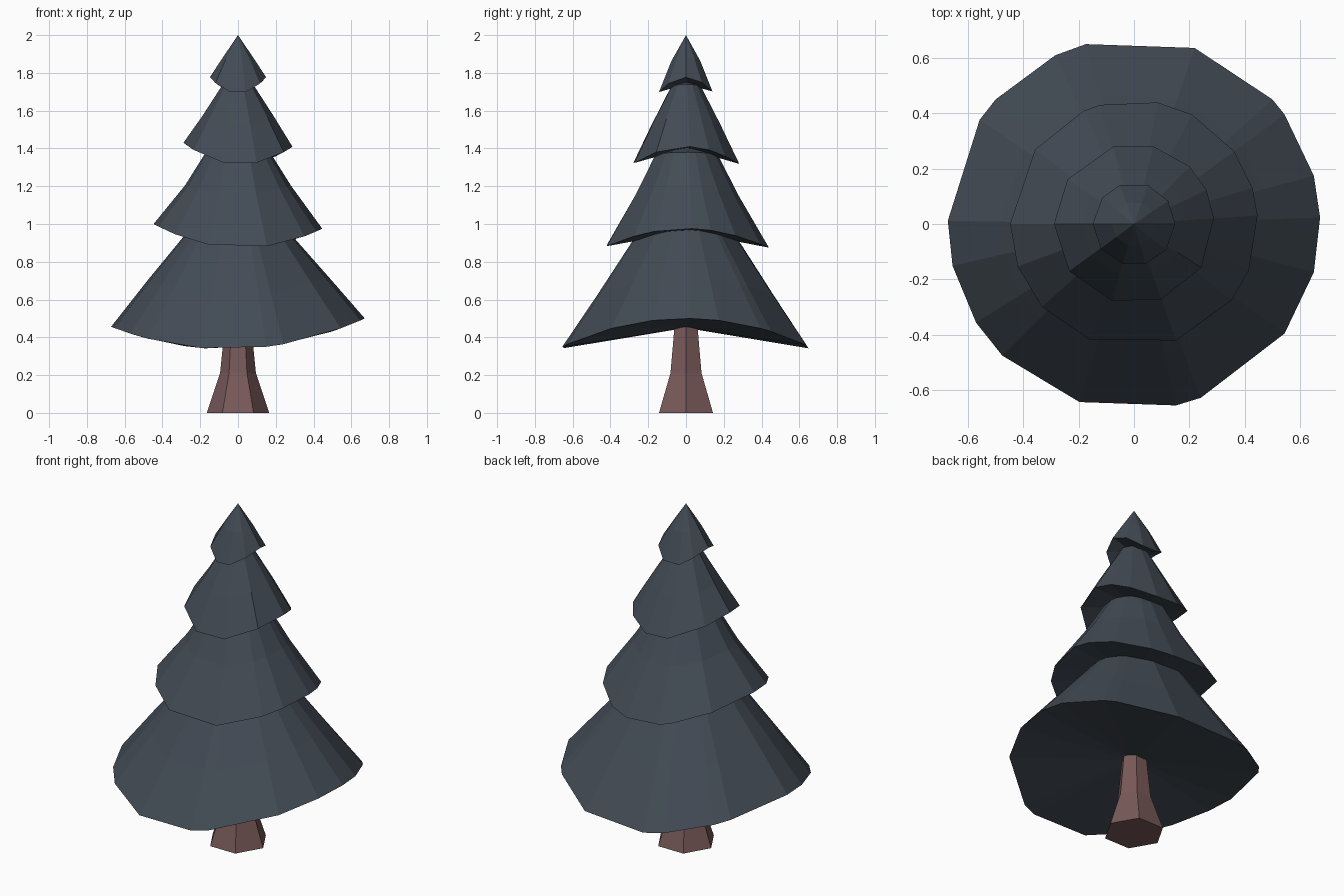
import bpy, bmesh
from math import sin, cos, radians

if "Cube" in bpy.data.objects:
    bpy.data.objects.remove(bpy.data.objects["Cube"])


def material(name, rgb):
    m = bpy.data.materials.new(name)
    m.diffuse_color = (*rgb, 1)
    m.use_nodes = True
    m.node_tree.nodes["Principled BSDF"].inputs["Base Color"].default_value = m.diffuse_color
    return m


def loft(name, rings, bottom, top, mat):
    """Skin matching rings of points and close both ends with fans."""
    bm = bmesh.new()
    loops = [[bm.verts.new(p) for p in ring] for ring in rings]
    n = len(loops[0])
    for a, b in zip(loops, loops[1:]):
        for i in range(n):
            j = (i + 1) % n
            bm.faces.new((a[i], a[j], b[j], b[i]))
    for loop, tip in ((loops[0], bottom), (loops[-1], top)):
        v = bm.verts.new((0, 0, tip))
        for i in range(n):
            bm.faces.new((loop[i], loop[(i + 1) % n], v))
    bmesh.ops.recalc_face_normals(bm, faces=bm.faces)
    me = bpy.data.meshes.new(name)
    bm.to_mesh(me)
    bm.free()
    ob = bpy.data.objects.new(name, me)
    bpy.context.collection.objects.link(ob)
    me.materials.append(mat)


def ring(angles, r, z, droop=0, tilt=0):
    """Ring that sags towards the front and back, and leans sideways."""
    return [(r * cos(t), r * sin(t), z + tilt * cos(t) - droop * sin(t) ** 2)
            for t in map(radians, angles)]


needles = material("needles", (0.055, 0.07, 0.09))
bark = material("bark", (0.19, 0.10, 0.10))

# Trunk: flared hexagonal post
hexagon = range(0, 360, 60)
loft("trunk", [ring(hexagon, r, z) for r, z in
               ((0.165, 0), (0.095, 0.21), (0.068, 0.48))], 0, 0.48, bark)

# Foliage tiers: rim angles, rings (radius, height, droop, tilt), underside, tip
tiers = {
    "bottom_tier": ((2, 15, 36, 42, 71, 105, 115, 138, 146, 179, 193, 212, 225,
                     253, 283, 291, 324, 345),
                    ((0.672, 0.478, 0.14, 0.022), (0.48, 0.71, 0.09, 0.01),
                     (0.25, 0.98, 0.01, 0)), 0.45, 0.98),
    "lower_tier": ((4, 17, 36, 62, 79, 106, 114, 143, 180, 200, 222, 249, 290,
                    322, 338),
                   ((0.447, 0.988, 0.115, -0.012), (0.28, 1.205, 0.05, 0),
                    (0.17, 1.38, 0.01, 0)), 0.96, 1.42),
    "upper_tier": ((4, 25, 46, 76, 105, 146, 180, 216, 254, 290, 327),
                   ((0.289, 1.42, 0.105, -0.01), (0.19, 1.57, 0.05, 0),
                    (0.08, 1.74, 0.01, 0)), 1.40, 1.76),
    "top_tier": ((0, 34, 70, 110, 140, 180, 217, 254, 286, 321),
                 ((0.149, 1.777, 0.085, 0), (0.08, 1.882, 0.02, 0)), 1.74, 2.0),
}
for name, (angles, rings, under, tip) in tiers.items():
    loft(name, [ring(angles, *r) for r in rings], under, tip, needles)
